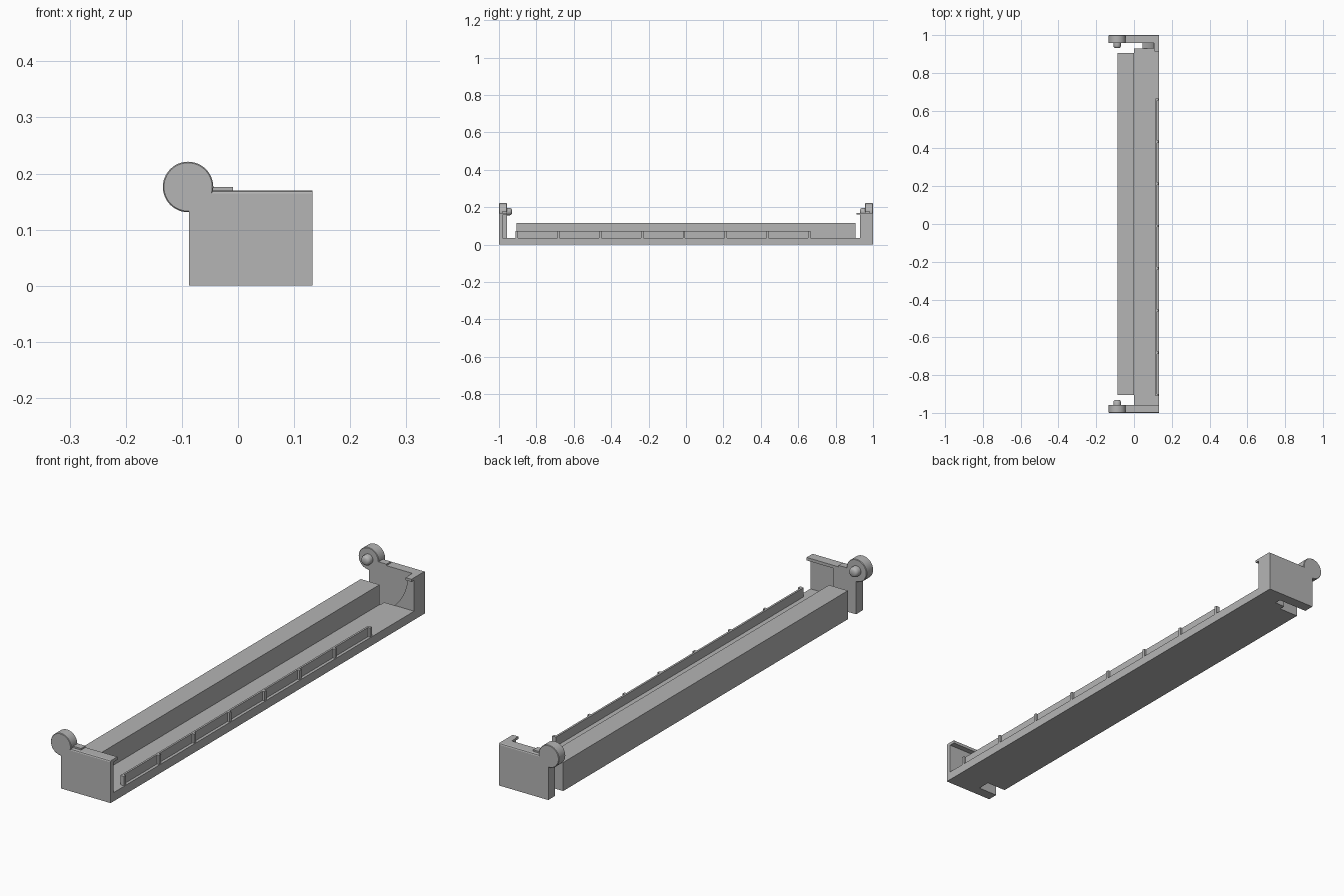
import bpy, bmesh, math
from mathutils import Vector

if "Cube" in bpy.data.objects:
    bpy.data.objects.remove(bpy.data.objects["Cube"], do_unlink=True)

GREY = (0.46, 0.46, 0.46, 1)
mat = bpy.data.materials.new("plain_grey")
mat.use_nodes = True
mat.diffuse_color = GREY
mat.node_tree.nodes["Principled BSDF"].inputs["Base Color"].default_value = GREY

LEFT, RIGHT = -0.087, 0.133    # body extents across
FLOOR, TOP = 0.035, 0.17       # base thickness, end cap height
HUB = (-0.089, 0.176)          # roller axis in x, z


def finish(name, bm):
    bmesh.ops.recalc_face_normals(bm, faces=bm.faces)
    mesh = bpy.data.meshes.new(name)
    bm.to_mesh(mesh)
    bm.free()
    mesh.materials.append(mat)
    obj = bpy.data.objects.new(name, mesh)
    bpy.context.collection.objects.link(obj)
    return obj


def prism(name, points, direction):
    """Extrude a flat outline along a vector."""
    bm = bmesh.new()
    face = bm.faces.new([bm.verts.new(p) for p in points])
    ext = bmesh.ops.extrude_face_region(bm, geom=[face])
    moved = [v for v in ext["geom"] if isinstance(v, bmesh.types.BMVert)]
    bmesh.ops.translate(bm, verts=moved, vec=Vector(direction))
    return finish(name, bm)


def box(name, x, y, z):
    y = sorted(y)
    outline = [(x[0], y[0], z[0]), (x[1], y[0], z[0]), (x[1], y[1], z[0]), (x[0], y[1], z[0])]
    return prism(name, outline, (0, 0, z[1] - z[0]))


def lathe_y(name, profile, steps=48):
    """Turn (radius, y) points around the roller axis."""
    bm = bmesh.new()
    rings = []
    for r, y in profile:
        rings.append([bm.verts.new((HUB[0] + r * math.cos(math.tau * i / steps), y,
                                    HUB[1] + r * math.sin(math.tau * i / steps)))
                      for i in range(steps)])
    for a, b in zip(rings, rings[1:]):
        for i in range(steps):
            j = (i + 1) % steps
            bm.faces.new((a[i], a[j], b[j], b[i]))
    bm.faces.new(rings[0])
    bm.faces.new(rings[-1])
    obj = finish(name, bm)
    bpy.ops.object.select_all(action="DESELECT")
    obj.select_set(True)
    bpy.context.view_layer.objects.active = obj
    bpy.ops.object.shade_smooth_by_angle(angle=math.radians(35))


# Base plate with a notch near each end of the bar side
outline = [(LEFT, -1), (RIGHT, -1), (RIGHT, 1), (LEFT, 1),
           (LEFT, 0.957), (0.045, 0.957), (0.045, 0.93), (0, 0.93), (0, 0.905), (LEFT, 0.905),
           (LEFT, -0.905), (0, -0.905), (0, -0.957), (LEFT, -0.957)]
prism("base_plate", [(x, y, 0) for x, y in outline], (0, 0, FLOOR))

# Long raised bar
box("long_bar", (LEFT, -0.003), (-0.905, 0.905), (FLOOR, 0.115))

# Low rail with evenly spaced ribs on its outer face
box("rail", (0.113, 0.121), (-0.91, 0.665), (FLOOR, 0.072))
for i in range(8):
    y = -0.905 + i * 0.2235
    box(f"rail_rib_{i + 1}", (0.121, 0.13), (y - 0.006, y + 0.006), (FLOOR, 0.072))


def end_wall(name, side, inner):
    """Upright wall with a softened outer top edge."""
    c = 0.006
    pts = [(side, FLOOR), (side, TOP - c), (side * (1 - c * 0.3), TOP - c * 0.3),
           (side * (1 - c), TOP), (side * inner, TOP), (side * inner, FLOOR)]
    prism(name, [(LEFT, y, z) for y, z in pts], (RIGHT - LEFT, 0, 0))


# Front end: thin wall, thicker bearing block and a top lip
end_wall("front_wall", -1, 0.98)
box("front_bearing_block", (LEFT, 0.015), (-0.98, -0.957), (FLOOR, TOP))
box("front_top_lip", (0.015, RIGHT), (-0.98, -0.957), (0.158, TOP))

# Back end: wall, corner filler cut by an arc about the roller axis, small lip
end_wall("back_wall", 1, 0.957)
R = 0.195
start = math.asin((FLOOR - HUB[1]) / R)
end = math.asin((TOP - HUB[1]) / R)
arc = [(HUB[0] + R * math.cos(a), HUB[1] + R * math.sin(a))
       for a in (start + (end - start) * i / 12 for i in range(13))]
filler = arc + [(RIGHT, TOP), (RIGHT, FLOOR)]
prism("back_corner_filler", [(x, 0.93, z) for x, z in filler], (0, 0.027, 0))
box("back_corner_lip", (0.108, RIGHT), (0.912, 0.93), (0.16, TOP))

# Rollers with inward pins, and the tabs beside them
for side, label in ((-1, "front"), (1, "back")):
    lathe_y(f"{label}_roller", [(0.043, side), (0.045, side * 0.998),
                                (0.045, side * 0.959), (0.043, side * 0.957)])
    lathe_y(f"{label}_roller_pin", [(0.02, side * 0.958), (0.02, side * 0.942),
                                    (0.017, side * 0.935), (0.011, side * 0.931)], 32)
    box(f"{label}_tab", (-0.05, -0.009), (side * 0.985, side * 0.957), (TOP - 0.003, 0.176))
